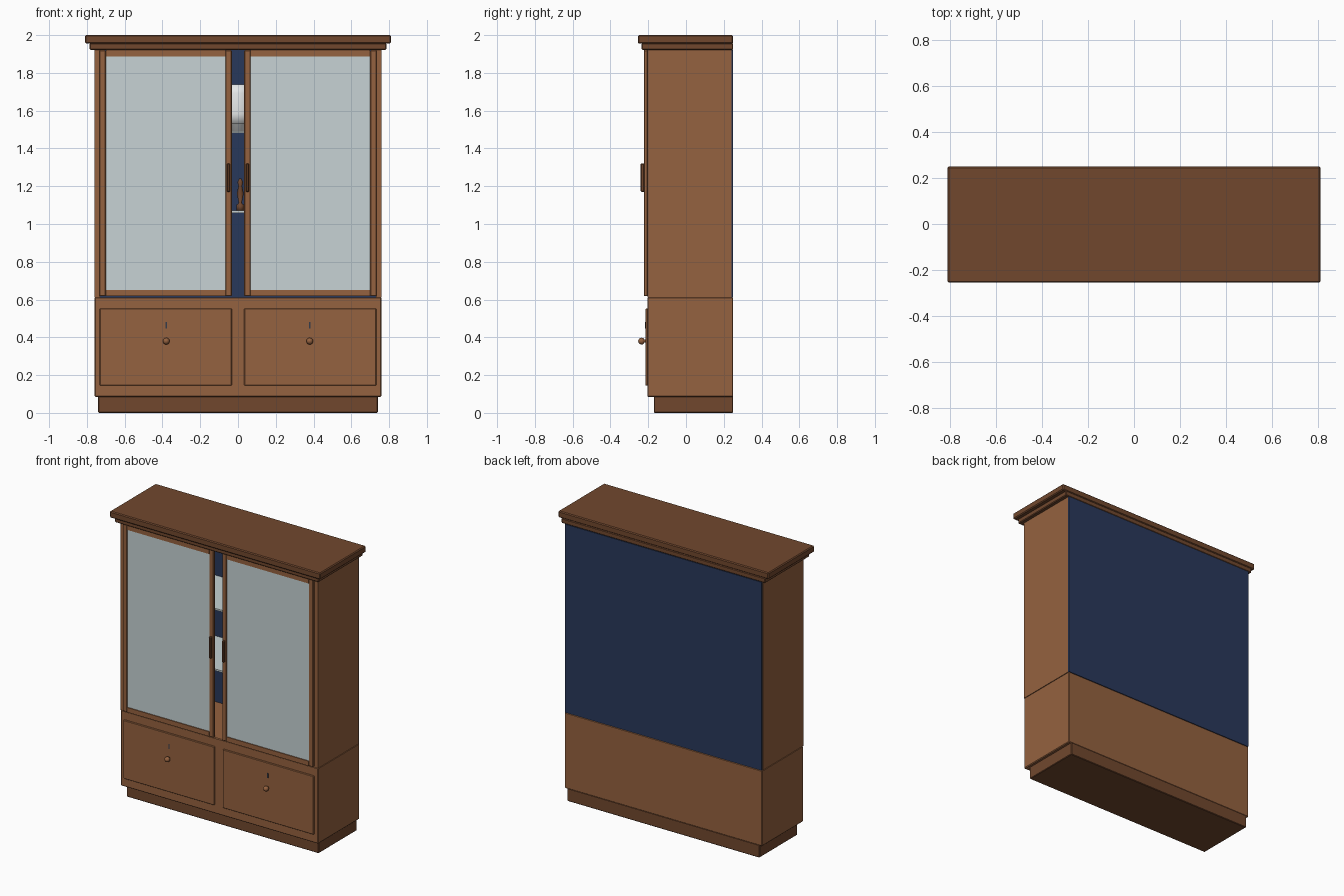
import bpy
import bmesh
from math import pi, cos, sin
from mathutils import Matrix

cube = bpy.data.objects.get("Cube")
if cube:
    bpy.data.objects.remove(cube, do_unlink=True)


def material(name, r, g, b):
    m = bpy.data.materials.new(name)
    m.use_nodes = True
    m.diffuse_color = (r, g, b, 1)
    bsdf = m.node_tree.nodes["Principled BSDF"]
    bsdf.inputs["Base Color"].default_value = (r, g, b, 1)
    bsdf.inputs["Roughness"].default_value = 0.6
    return m


wood = material("warm wood", 0.30, 0.122, 0.05)
dark_wood = material("dark wood", 0.165, 0.064, 0.027)
glass = material("pale glass", 0.57, 0.65, 0.66)
navy = material("navy backing", 0.022, 0.04, 0.105)
white = material("white china", 0.78, 0.80, 0.80)
iron = material("dark iron", 0.035, 0.045, 0.07)


def finish(name, bm, mat, smooth=False):
    mesh = bpy.data.meshes.new(name)
    bmesh.ops.recalc_face_normals(bm, faces=bm.faces)
    for f in bm.faces:
        f.smooth = smooth
    bm.to_mesh(mesh)
    bm.free()
    mesh.materials.append(mat)
    ob = bpy.data.objects.new(name, mesh)
    bpy.context.scene.collection.objects.link(ob)
    return ob


def box(name, x, y, z, mat, bevel=0.0):
    """Box from (min, max) pairs along each axis."""
    bm = bmesh.new()
    bmesh.ops.create_cube(bm, size=1)
    for v in bm.verts:
        v.co = [sum(r) / 2 + c * (r[1] - r[0]) for r, c in zip((x, y, z), v.co)]
    if bevel:
        bmesh.ops.bevel(bm, geom=bm.edges[:], offset=bevel, segments=1,
                        affect='EDGES')
    return finish(name, bm, mat)


def lathe(name, profile, place, mat, n=24):
    """Spin (radius, height) points about z, then move into place."""
    bm = bmesh.new()
    rings = [[bm.verts.new((r * cos(2 * pi * i / n), r * sin(2 * pi * i / n), h))
              for i in range(n)] for r, h in profile]
    for a, b in zip(rings, rings[1:]):
        for i in range(n):
            j = (i + 1) % n
            bm.faces.new((a[i], a[j], b[j], b[i]))
    bm.faces.new(rings[0])
    bm.faces.new(rings[-1])
    bm.transform(place)
    return finish(name, bm, mat, smooth=True)


def side_box(name, side, x, y, z, mat, bevel=0.0):
    xs = sorted((side * x[0], side * x[1]))
    return box(name, xs, y, z, mat, bevel)


back = 0.25

# Base, lower case and cornice
box("plinth", (-0.74, 0.74), (-0.17, back), (0, 0.09), dark_wood, 0.004)
box("lower_case", (-0.76, 0.76), (-0.205, back), (0.085, 0.612), wood, 0.005)
box("cornice_lower", (-0.785, 0.785), (-0.235, back), (1.922, 1.957), dark_wood, 0.005)
box("cornice_top", (-0.81, 0.81), (-0.255, back), (1.955, 2.0), dark_wood, 0.006)

# Display case shell
box("back_panel", (-0.758, 0.758), (0.238, back), (0.612, 1.922), navy)
for z in (1.065, 1.487):
    box("glass_shelf", (-0.73, 0.73), (-0.17, 0.237), (z - 0.006, z + 0.006), glass)

for side, label in ((1, "left"), (-1, "right")):
    side_box(label + "_side_panel", side, (0.73, 0.76), (-0.205, 0.24),
             (0.612, 1.922), wood)

    # Glazed door: two stiles, two rails and a pane
    y = (-0.222, -0.203)
    lo, hi, inner, outer, w = 0.618, 1.92, 0.033, 0.733, 0.033
    for part, a in (("inner", inner), ("outer", outer - w)):
        side_box(f"{label}_door_{part}_stile", side, (a, a + w), y, (lo, hi), wood, 0.003)
    for part, a in (("bottom", lo), ("top", hi - w)):
        side_box(f"{label}_door_{part}_rail", side, (inner + w, outer - w), y,
                 (a, a + w), wood)
    side_box(label + "_door_pane", side, (inner + w, outer - w), (-0.216, -0.209),
             (lo + w, hi - w), glass)
    side_box(label + "_door_handle", side, (0.042, 0.058), (-0.24, -0.22),
             (1.17, 1.32), dark_wood, 0.004)

    # Drawer with knob and keyhole
    side_box(label + "_drawer_front", side, (0.033, 0.732), (-0.215, -0.2),
             (0.145, 0.552), wood, 0.003)
    side_box(label + "_keyhole", side, (0.376, 0.384), (-0.218, -0.213),
             (0.447, 0.48), iron)
    ball = [(0.018 * sin(pi * t / 10), 0.022 - 0.018 * cos(pi * t / 10))
            for t in range(3, 10)]
    lathe(label + "_drawer_knob", [(0.008, 0), (0.008, 0.008)] + ball + [(0.002, 0.04)],
          Matrix.Translation((side * 0.38, -0.213, 0.38)) @ Matrix.Rotation(pi / 2, 4, 'X'),
          wood)

# Objects on the shelves
lathe("china_vase", [(0.05, 0), (0.05, 0.03), (0.09, 0.04), (0.1, 0.09),
                     (0.09, 0.2), (0.08, 0.245)],
      Matrix.Translation((0, 0.1, 1.493)), white)
lathe("wooden_figure", [(0.02, 0), (0.02, 0.03), (0.008, 0.04), (0.018, 0.09),
                        (0.01, 0.13), (0.015, 0.15), (0.005, 0.17)],
      Matrix.Translation((0.012, 0.05, 1.071)), dark_wood, 12)
